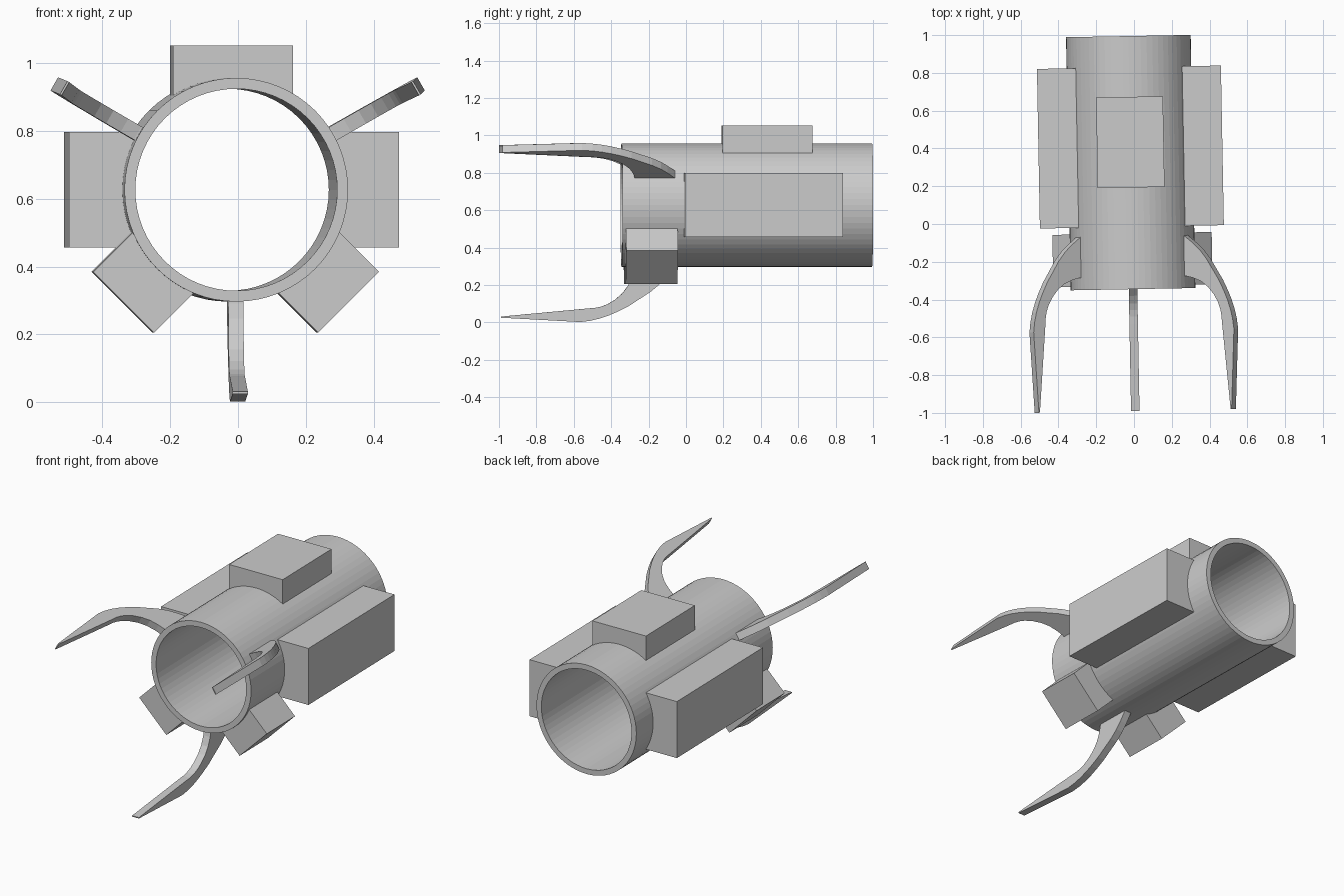
import bpy, bmesh
from math import pi, sin, cos, asin, radians
from mathutils import Matrix

if "Cube" in bpy.data.objects:
    bpy.data.objects.remove(bpy.data.objects["Cube"])

# Everything is built around a tube along local y, then set slightly turned in the world
FRAME = Matrix.Translation((-0.0115, 0, 0.627)) @ Matrix.Rotation(0.0185, 4, 'Z')
R_OUT, R_IN, SEAT = 0.33, 0.298, 0.316   # SEAT: where attached parts end inside the wall


def finish(name, bm, angle=0.0):
    bmesh.ops.recalc_face_normals(bm, faces=bm.faces)
    bm.transform(FRAME @ Matrix.Rotation(radians(angle), 4, 'Y'))
    me = bpy.data.meshes.new(name)
    bm.to_mesh(me)
    bm.free()
    ob = bpy.data.objects.new(name, me)
    bpy.context.collection.objects.link(ob)
    return ob


def prism(name, near, far, angle):
    """Solid between two matching outlines, turned round the tube axis."""
    bm = bmesh.new()
    a = [bm.verts.new(p) for p in near]
    b = [bm.verts.new(p) for p in far]
    bm.faces.new(a)
    bm.faces.new(b[::-1])
    for i in range(len(a)):
        j = (i + 1) % len(a)
        bm.faces.new((a[i], b[i], b[j], a[j]))
    return finish(name, bm, angle)


def block(name, half_w, top, y0, y1, angle):
    """Box whose underside follows the tube."""
    lim = asin(half_w / SEAT)
    arc = [(SEAT * sin(t), SEAT * cos(t)) for t in
           (-lim + 2 * lim * i / 12 for i in range(13))]
    outline = arc + [(half_w, top), (-half_w, top)]
    prism(name, [(x, y0, z) for x, z in outline],
          [(x, y1, z) for x, z in outline], angle)


def claw(name, angle, half_w=0.0225):
    """Curved pointed arm, outline in (y, radius)."""
    outline = [(-0.05, 0.312), (-0.07, 0.335), (-0.105, 0.382), (-0.14, 0.422),
               (-0.19, 0.464), (-0.25, 0.503), (-0.30, 0.536), (-0.36, 0.567),
               (-0.41, 0.589), (-0.46, 0.606), (-0.51, 0.618), (-0.565, 0.625),
               (-0.99, 0.602), (-0.99, 0.596),
               (-0.53, 0.553), (-0.49, 0.550), (-0.455, 0.543), (-0.42, 0.530),
               (-0.38, 0.506), (-0.34, 0.471), (-0.31, 0.430), (-0.29, 0.380),
               (-0.28, 0.335), (-0.278, 0.312)]
    prism(name, [(-half_w, y, r) for y, r in outline],
          [(half_w, y, r) for y, r in outline], angle)


# Open tube
bm = bmesh.new()
N = 64
section = [(R_OUT, -0.345), (R_OUT, 0.995), (R_IN, 0.995), (R_IN, -0.345)]
rings = [[bm.verts.new((r * sin(2 * pi * i / N), y, r * cos(2 * pi * i / N)))
          for i in range(N)] for r, y in section]
for k in range(4):
    p, q = rings[k], rings[(k + 1) % 4]
    for i in range(N):
        j = (i + 1) % N
        bm.faces.new((p[i], p[j], q[j], q[i]))
finish("tube_body", bm)

# Boxes on top, sides and lower front
block("top_box", 0.177, 0.426, 0.193, 0.673, 0)
for side, s in (("right", 1), ("left", -1)):
    block(side + "_side_box", 0.171, 0.487, -0.015, 0.83, 90 * s)
    block(side + "_lower_box", 0.127, 0.4695, -0.327, -0.05, 135 * s)

# Three claws reaching forward
for name, angle in (("right_claw", 60), ("left_claw", -60), ("bottom_claw", 180)):
    claw(name, angle)
